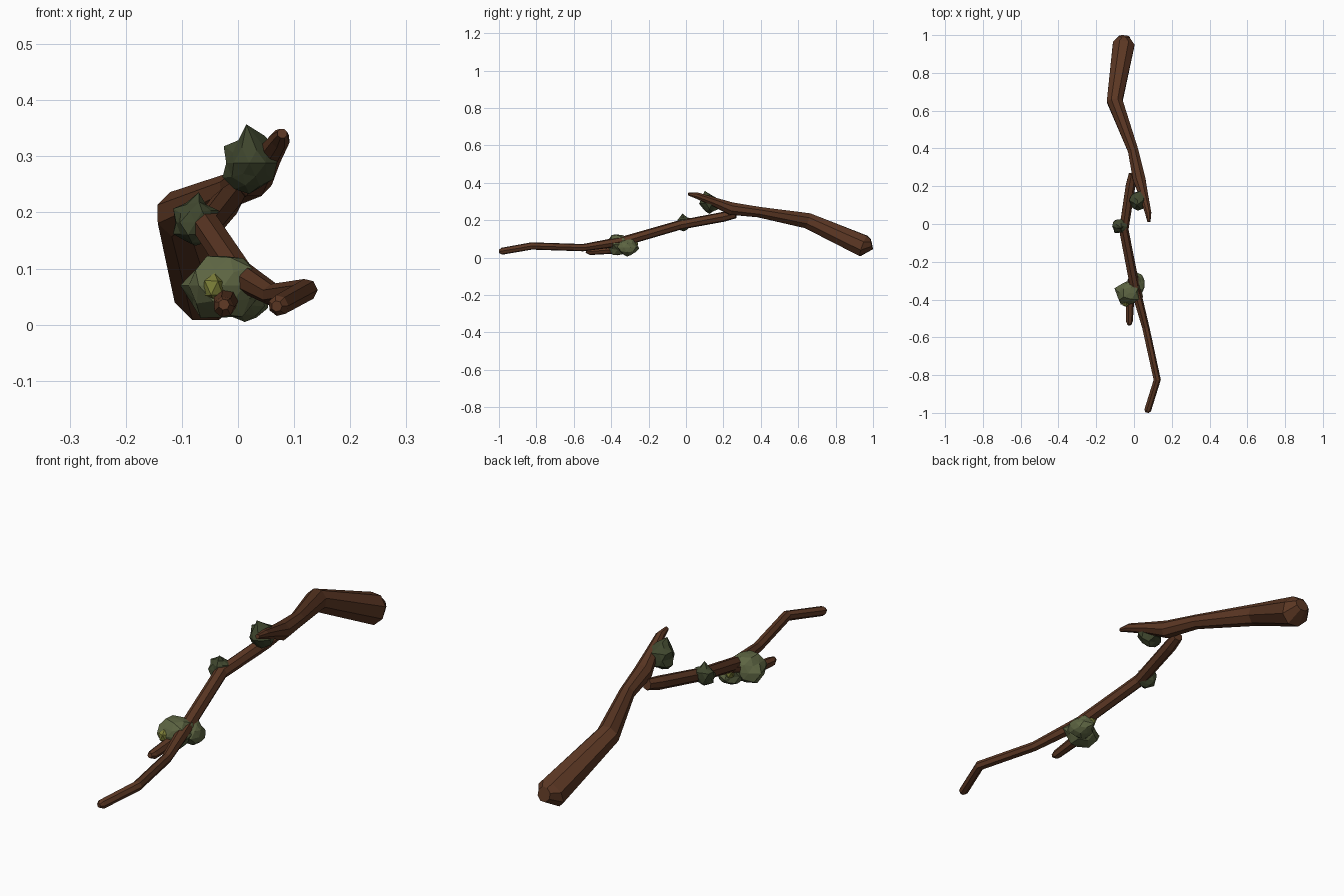
import bpy, bmesh, math, random
from mathutils import Vector

if "Cube" in bpy.data.objects:
    bpy.data.objects.remove(bpy.data.objects["Cube"])

random.seed(7)


def material(name, rgb):
    m = bpy.data.materials.new(name)
    m.diffuse_color = (*rgb, 1)
    m.use_nodes = True
    m.node_tree.nodes["Principled BSDF"].inputs["Base Color"].default_value = m.diffuse_color
    return m


BARK = material("bark", (0.105, 0.038, 0.017))
MOSS_LIGHT = material("moss_light", (0.110, 0.130, 0.055))
MOSS_DARK = material("moss_dark", (0.050, 0.062, 0.027))
MOSS_YELLOW = material("moss_yellow", (0.20, 0.21, 0.04))


def finish(name, bm, mat):
    bmesh.ops.recalc_face_normals(bm, faces=bm.faces)
    me = bpy.data.meshes.new(name)
    bm.to_mesh(me)
    bm.free()
    me.materials.append(mat)
    ob = bpy.data.objects.new(name, me)
    bpy.context.collection.objects.link(ob)
    return ob


def branch(name, path, sides=7):
    """Faceted tube through (x, y, z, radius) points, closed at both ends."""
    bm = bmesh.new()
    pts = [Vector(p[:3]) for p in path]
    rings = []
    for i, p in enumerate(pts):
        a, b = pts[max(i - 1, 0)], pts[min(i + 1, len(pts) - 1)]
        t = (b - a).normalized()
        u = t.cross(Vector((0, 0, 1))).normalized()
        v = u.cross(t)
        r = path[i][3]
        rings.append([bm.verts.new(p + r * (math.cos(k) * u + math.sin(k) * v))
                      for k in (2 * math.pi * (j + 0.5) / sides for j in range(sides))])
    for a, b in zip(rings, rings[1:]):
        for j in range(sides):
            k = (j + 1) % sides
            bm.faces.new((a[j], a[k], b[k], b[j]))
    bm.faces.new(rings[0])
    bm.faces.new(rings[-1])
    return finish(name, bm, BARK)


def moss(name, centre, size, mat, jitter=0.15, spike=None, detail=2):
    """Jagged low-poly lump, optionally with one vertex pulled to a point."""
    bm = bmesh.new()
    bmesh.ops.create_icosphere(bm, subdivisions=detail, radius=1)
    for v in bm.verts:
        s = random.uniform(1 - jitter, 1 + jitter)
        v.co = Vector([centre[i] + v.co[i] * size[i] * s for i in range(3)])
        v.co.z = max(v.co.z, 0.004)
    if spike:
        tip = Vector(spike)
        min(bm.verts, key=lambda v: (v.co - tip).length).co = tip
    return finish(name, bm, mat)


# Thick limb ending in a broken, upturned stub
branch("main_limb", [
    (-0.052, 0.993, 0.072, 0.030), (-0.055, 0.95, 0.062, 0.062),
    (-0.102, 0.65, 0.197, 0.045), (-0.005, 0.39, 0.243, 0.030),
    (0.027, 0.24, 0.262, 0.036), (0.052, 0.15, 0.298, 0.025),
    (0.075, 0.06, 0.331, 0.018), (0.079, 0.012, 0.341, 0.009)], 8)

# Thin crooked branch running to the front tip
branch("thin_branch", [
    (-0.008, 0.265, 0.232, 0.022), (-0.02, 0.20, 0.218, 0.027),
    (-0.055, -0.03, 0.175, 0.026), (0.003, -0.33, 0.088, 0.027),
    (0.062, -0.55, 0.053, 0.020), (0.122, -0.825, 0.062, 0.020),
    (0.072, -0.985, 0.034, 0.019), (0.069, -0.998, 0.033, 0.010)], 7)

# Short snapped twig under the large moss lump
branch("twig_stub", [
    (-0.01, -0.27, 0.095, 0.020), (-0.022, -0.40, 0.042, 0.023),
    (-0.025, -0.515, 0.032, 0.019), (-0.025, -0.535, 0.036, 0.010)], 7)

# Moss lumps
moss("large_moss", (-0.025, -0.365, 0.070), (0.070, 0.068, 0.060), MOSS_LIGHT,
     spike=(-0.103, -0.34, 0.07))
moss("large_moss_tail", (0.012, -0.315, 0.055), (0.046, 0.056, 0.046), MOSS_LIGHT,
     spike=(0.0, -0.25, 0.05))
moss("yellow_moss_front", (-0.042, -0.415, 0.065), (0.022, 0.026, 0.028), MOSS_YELLOW, detail=1)
moss("yellow_moss_back", (-0.005, -0.275, 0.07), (0.022, 0.022, 0.022), MOSS_YELLOW, detail=1)
moss("middle_moss", (-0.076, -0.012, 0.182), (0.042, 0.038, 0.043), MOSS_DARK,
     spike=(-0.07, -0.02, 0.236))
moss("upper_moss", (0.020, 0.125, 0.288), (0.047, 0.050, 0.050), MOSS_DARK,
     spike=(0.015, 0.10, 0.357))
